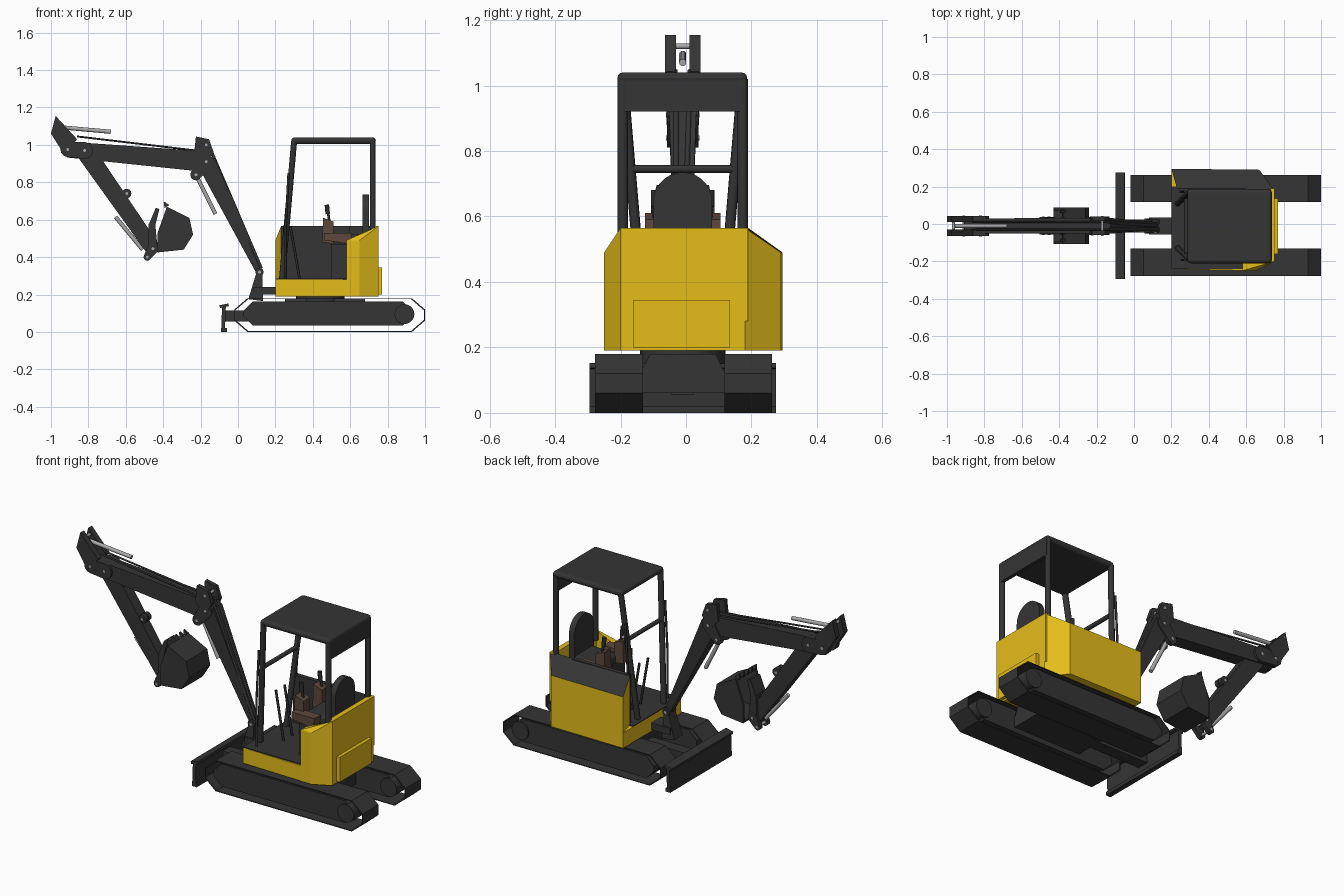
import bpy, bmesh
from math import cos, sin, pi
from mathutils import Vector

cube = bpy.data.objects.get("Cube")
if cube:
    bpy.data.objects.remove(cube, do_unlink=True)


def material(name, *rgb):
    mat = bpy.data.materials.new(name)
    mat.use_nodes = True
    mat.diffuse_color = (*rgb, 1)
    mat.node_tree.nodes["Principled BSDF"].inputs["Base Color"].default_value = (*rgb, 1)
    return mat


DARK = material("dark grey paint", .035, .035, .035)
BLACK = material("black rubber", .025, .025, .025)
YELLOW = material("yellow paint", .78, .51, .01)
BROWN = material("brown plastic", .11, .065, .045)
SILVER = material("silver steel", .4, .4, .4)

# Shared levels: deck underside, cab floor, housing shoulder and rim, canopy top
BASE, FLOOR, SHOULDER, RIM, ROOF = .19, .28, .49, .565, 1.04
MIDDLE = -.01
SIDES = (-1, 1)


def finish(name, bm, *materials):
    bmesh.ops.recalc_face_normals(bm, faces=bm.faces)
    mesh = bpy.data.meshes.new(name)
    bm.to_mesh(mesh)
    bm.free()
    for mat in materials:
        mesh.materials.append(mat)
    ob = bpy.data.objects.new(name, mesh)
    bpy.context.collection.objects.link(ob)
    return ob


def hull(name, points, *materials):
    bm = bmesh.new()
    for point in points:
        bm.verts.new(point)
    bmesh.ops.convex_hull(bm, input=bm.verts)
    bmesh.ops.dissolve_limit(bm, angle_limit=.02, verts=bm.verts, edges=bm.edges)
    return finish(name, bm, *materials)


def box(name, xs, ys, zs, mat):
    return hull(name, [(x, y, z) for x in xs for y in ys for z in zs], mat)


def column(name, plan, *materials):
    """Upright block; each plan corner has its own top height."""
    return hull(name, [(x, y, z) for x, y, top in plan for z in (BASE, top)], *materials)


def slab(name, profile, y, half, mat):
    """Convex side profile given thickness about y."""
    return hull(name, [(x, y + s * half, z) for x, z in profile for s in SIDES], mat)


def beam(name, start, end, start_width, end_width, start_half, end_half):
    """Tapered box girder between two joints."""
    along = (end - start).normalized()
    across = Vector((-along.z, 0, along.x)) / 2
    hull(name, [p + s * width * across + Vector((0, t * half, 0))
                for p, width, half in ((start, start_width, start_half), (end, end_width, end_half))
                for s in SIDES for t in SIDES], DARK)


def tube(name, path, radius, mat, sides=10):
    """Round bar through the points of a path."""
    bm = bmesh.new()
    points = [Vector(p) for p in path]
    for a, b in zip(points, points[1:]):
        turn = (b - a).to_track_quat("Z", "Y").to_matrix().to_4x4()
        turn.translation = (a + b) / 2
        bmesh.ops.create_cone(bm, cap_ends=True, segments=sides, radius1=radius, radius2=radius,
                              depth=(b - a).length, matrix=turn)
    ob = finish(name, bm, mat)
    for face in ob.data.polygons:
        face.use_smooth = len(face.vertices) == 4
    return ob


def pin(place, reach):
    side = Vector((0, reach, 0))
    tube("pin", [place - side, place + side], .008, SILVER)


def link(name, start, end, start_radius, end_radius, offset, half=.012):
    """Pair of round-ended plates with a pin through each end."""
    turns = [i * pi / 6 for i in range(12)]
    outline = [(p.x + r * cos(a), p.z + r * sin(a))
               for p, r in ((start, start_radius), (end, end_radius)) for a in turns]
    for s in SIDES:
        slab(name, outline, MIDDLE + s * offset, half, DARK)
    for place in (start, end):
        pin(place, offset + half + .003)


def rounded(ob, width):
    modifier = ob.modifiers.new("rounding", "BEVEL")
    modifier.width, modifier.segments = width, 3


def chamfered(left, right, bottom, top, cut_x, cut_z):
    """Rectangle with cut corners, in order around the loop."""
    return [(left, bottom + cut_z), (left + cut_x, bottom), (right - cut_x, bottom), (right, bottom + cut_z),
            (right, top - cut_z), (right - cut_x, top), (left + cut_x, top), (left, top - cut_z)]


# Crawler tracks: thin belt loop around a solid frame
def track(side, y):
    half, skin = .073, .005
    outer = chamfered(-.02, 1, 0, .18, .07, .06)
    inner = chamfered(skin - .02, 1 - skin, skin, .18 - skin, .07, .06)
    bm = bmesh.new()
    rings = [[bm.verts.new((x, y + s * half, z)) for x, z in loop]
             for loop, s in ((outer, -1), (outer, 1), (inner, 1), (inner, -1))]
    for ring, following in zip(rings, rings[1:] + rings[:1]):
        for i in range(len(ring)):
            bm.faces.new((ring[i - 1], ring[i], following[i], following[i - 1]))
    finish(side + "_track_belt", bm, DARK)
    slab(side + "_track_frame", chamfered(.03, .93, .033, .163, .05, .05), y, half - .01, DARK)
    tube(side + "_sprocket", [(.89, y - half, .095), (.89, y + half, .095)], .053, DARK, 20)


track("rear", .19)
track("front", -.205)


def joint(x, z):
    return Vector((x, MIDDLE, z))


# Undercarriage and dozer blade
hull("chassis", [(x, MIDDLE + s * half, z) for x in (.25, .68) for s in SIDES
                 for half, z in ((.13, .06), (.13, .12), (.1, .18))], DARK)
tube("slew_ring", [(.44, MIDDLE, .15), (.44, MIDDLE, BASE)], .13, DARK, 28)
blade_half = .285
beam("dozer_blade", joint(-.08, .005), joint(-.075, .14), .02, .02, blade_half, blade_half)
beam("blade_lip", joint(-.098, .135), joint(-.05, .145), .015, .015, blade_half, blade_half)
beam("blade_edge", joint(-.09, .01), joint(-.06, .01), .02, .02, blade_half, blade_half)
box("blade_arm", (-.07, .3), (MIDDLE - .035, MIDDLE + .035), (.055, .115), DARK)

# Superstructure deck, rear wall and rear corner
column("deck", [(x, y, FLOOR) for x, y in ((.2, -.24), (.65, -.25), (.75, -.2), (.75, .18), (.67, .29), (.2, .29))],
       YELLOW)
box("floor_mat", (.2, .65), (-.24, .2), (FLOOR, FLOOR + .005), DARK)
box("rear_wall", (.72, .75), (-.2, .19), (FLOOR, RIM), YELLOW)
box("rear_hatch", (.74, .77), (-.16, .135), (.2, .345), YELLOW)
column("rear_corner", ((.58, -.25, SHOULDER), (.65, -.25, SHOULDER), (.75, -.2, RIM), (.58, -.2, SHOULDER)), YELLOW)

# Side tank housing: yellow walls, dark sloping lid and inner face
tank = column("side_tank", ((.23, .19, RIM), (.2, .295, SHOULDER), (.67, .29, SHOULDER), (.75, .18, RIM)),
              YELLOW, DARK)
for face in tank.data.polygons:
    face.material_index = int(face.normal.z > .3 or face.normal.y < -.5)
box("tank_inner_panel", (.24, .6), (.165, .19), (FLOOR, RIM), DARK)

# Seat, consoles and levers
box("seat_base", (.5, .715), (-.15, .165), (FLOOR, .47), DARK)
rounded(box("seat_cushion", (.5, .69), (-.1, .08), (.46, .52), DARK), .02)
box("seat_back", (.665, .7), (-.1, .08), (.5, .645), DARK)
tube("seat_back_top", [(.665, MIDDLE, .645), (.7, MIDDLE, .645)], .09, DARK, 28)
for s in SIDES:
    console_y, pod_y, lever_y = [MIDDLE + s * offset for offset in (.125, .085, .04)]
    slab("console", ((.46, .49), (.6, .47), (.61, .53), (.46, .53)), console_y, .03, BROWN)
    slab("control_pod", ((.45, .48), (.51, .47), (.51, .59), (.455, .61)), pod_y, .03, BROWN)
    tube("joystick", [(.49, pod_y, .58), (.48, pod_y, .65)], .007, BLACK)
    tube("joystick_grip", [(.48, pod_y, .63), (.475, pod_y, .68)], .012, BLACK)
    tube("travel_lever", [(.33, lever_y, FLOOR), (.28, lever_y, RIM)], .007, BLACK)

# Canopy
rounded(box("roof", (.285, .737), (-.21, .187), (ROOF - .035, ROOF), DARK), .018)
box("roof_rear_panel", (.715, .735), (-.2, .18), (.92, ROOF - .02), DARK)
for s in SIDES:
    post_y, foot_y = MIDDLE + s * .183, MIDDLE + s * .12
    tube("rear_post", [(.72, post_y, .5), (.72, post_y, ROOF - .02)], .016, DARK)
    tube("front_post", [(.235, foot_y, FLOOR), (.3, post_y, ROOF - .02)], .016, DARK)
    tube("handrail", [(.255, post_y, FLOOR), (.255, post_y, RIM), (.27, post_y, .85)], .006, DARK)
tube("front_crossbar", [(.28, MIDDLE - .155, .745), (.28, MIDDLE + .155, .745)], .012, DARK)

# Digging arm joints, all on the middle plane
FOOT, KNEE, KNEE_TOP = joint(.115, .32), joint(-.17, .91), joint(-.17, 1)
HEAD, HORN, ELBOW = joint(-.91, .975), joint(-.965, 1.12), joint(-.82, .97)
WRIST, LINK_END = joint(-.455, .445), joint(-.485, .4)
ROD_LUG, DIPPER_LUG = joint(-.225, .84), joint(-.595, .74)

# Swing bracket, boom and dipper
beam("swing_bracket", joint(.095, .17), FOOT, .08, .03, .04, .03)
box("swing_mount", (.08, .24), (MIDDLE - .045, MIDDLE + .045), (.2, .24), DARK)
beam("lower_boom", FOOT, KNEE, .035, .1, .02, .042)
beam("upper_boom", KNEE, HEAD, .11, .085, .042, .04)
beam("dipper_arm", ELBOW, WRIST, .1, .08, .034, .03)
link("boom_foot", FOOT, FOOT, .022, .022, .022)
link("cylinder_lug", ROD_LUG, KNEE, .03, .04, .036)
link("elbow_plate", HEAD, ELBOW, .04, .045, .037, .016)
link("bucket_link", WRIST, LINK_END, .03, .02, .035)
link("dipper_lug", DIPPER_LUG, DIPPER_LUG, .025, .025, .015)
for s in SIDES:
    plate_y = MIDDLE + s * .037
    slab("arm_horn_plate", ((-.975, 1.155), (-1, 1.06), (-.93, .95), (-.86, 1.03), (-.95, 1.12)),
         plate_y, .017, DARK)
    slab("knee_plate", ((-.235, .95), (-.225, 1.045), (-.155, 1.03), (-.13, .96), (-.17, .88)),
         plate_y, .012, DARK)
for place in (HORN, KNEE_TOP):
    pin(place, .054)

# Hydraulic rods and hoses
for name, start, end in (("arm_rod", joint(-.96, 1.095), joint(-.68, 1.07)), ("boom_rod", ROD_LUG, joint(-.12, .63)),
                         ("bucket_rod", joint(-.655, .615), joint(-.51, .44))):
    tube(name, [start, end], .011, SILVER, 14)
hose_top = joint(-.14, .96)
for s in SIDES:
    shift = Vector((0, s * .02, 0))
    tube("upper_hose", [joint(-.86, 1.045) + shift, hose_top + shift], .005, DARK)
    tube("lower_hose", [hose_top + shift, FOOT + shift / 2 + joint(.01, .02)], .008, DARK)

# Bucket: curved shell between side plates, teeth on the lip
bucket_half = .09
shell_profile = [(-.43, .425), (-.29, .44), (-.24, .52), (-.26, .61), (-.38, .67)]
bm = bmesh.new()
near, far = [[bm.verts.new((x, MIDDLE + s * bucket_half, z)) for x, z in shell_profile] for s in SIDES]
for i in range(1, len(near)):
    bm.faces.new((near[i - 1], near[i], far[i], far[i - 1]))
shell = finish("bucket_shell", bm, DARK)
shell.modifiers.new("thickness", "SOLIDIFY").thickness = .012
for s in SIDES:
    slab("bucket_side", shell_profile + [(-.43, .53)], MIDDLE + s * bucket_half, .007, DARK)
lip = joint(*shell_profile[-1])
for i in range(-2, 3):
    shift = Vector((0, i * .038, 0))
    beam("bucket_tooth", lip + shift, joint(-.395, .695) + shift, .03, .005, .008, .004)
beam("bucket_thumb", WRIST, joint(-.46, .58), .05, .035, .045, .045)
beam("bucket_thumb_tip", joint(-.46, .57), joint(-.43, .66), .035, .02, .045, .045)
